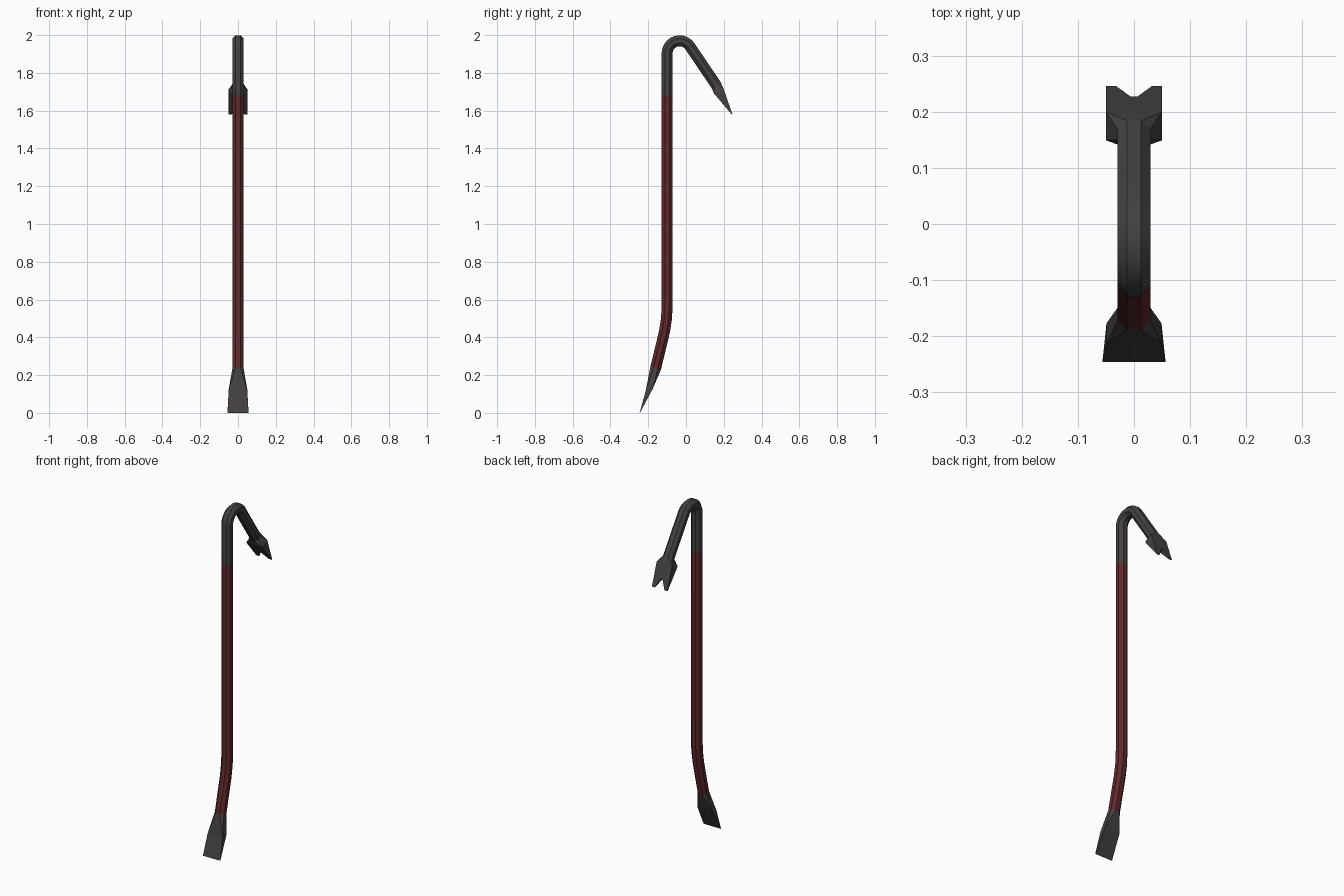
import bpy, bmesh, math
from mathutils import Vector

if "Cube" in bpy.data.objects:
    bpy.data.objects.remove(bpy.data.objects["Cube"])


def material(name, rgb):
    m = bpy.data.materials.new(name)
    m.diffuse_color = (*rgb, 1)
    m.use_nodes = True
    m.node_tree.nodes["Principled BSDF"].inputs["Base Color"].default_value = m.diffuse_color
    return m


RED = material("dark red paint", (0.115, 0.022, 0.026))
STEEL = material("dark steel", (0.058, 0.052, 0.052))


def ring(a, b, w, c=0.0):
    """Chamfered rectangle between outer point a and inner point b (y, z), half width w, chamfer c."""
    a, b = Vector(a), Vector(b)
    k = c / (b - a).length
    p, q = a.lerp(b, k), b.lerp(a, k)
    half = [(w - c, a), (w, p), (w, q), (w - c, b)]
    pts = half + [(-x, v) for x, v in reversed(half)]
    return [Vector((x, v.x, v.y)) for x, v in pts]


def loft(name, rings, mat, smooth=True):
    bm = bmesh.new()
    loops = [[bm.verts.new(p) for p in r] for r in rings]
    for r, s in zip(loops, loops[1:]):
        n = len(r)
        for i in range(n):
            bm.faces.new((r[i], r[(i + 1) % n], s[(i + 1) % n], s[i]))
    bm.faces.new(loops[0])
    bm.faces.new(loops[-1])
    bmesh.ops.remove_doubles(bm, verts=bm.verts, dist=0.0002)
    bmesh.ops.recalc_face_normals(bm, faces=bm.faces)
    me = bpy.data.meshes.new(name)
    bm.to_mesh(me)
    bm.free()
    me.materials.append(mat)
    ob = bpy.data.objects.new(name, me)
    bpy.context.collection.objects.link(ob)
    if smooth:
        bpy.ops.object.select_all(action='DESELECT')
        ob.select_set(True)
        bpy.context.view_layer.objects.active = ob
        bpy.ops.object.shade_smooth_by_angle(angle=math.radians(30))
    return ob


# Centre line of the octagonal bar (y, z), bottom to top and around the hook
R, CY, CZ, TURN = 0.066, -0.034, 1.904, 147
path = [(-0.161, 0.235), (-0.114, 0.43), (-0.103, 0.5), (-0.1, 0.57), (-0.1, 1.68)]
for i in range(11):
    t = math.radians(180 - TURN * i / 10)
    path.append((CY + R * math.cos(t), CZ + R * math.sin(t)))
path.append((0.16, 1.735))
path = [Vector(p) for p in path]

T = 0.029
bar = []
for i, p in enumerate(path):
    d = Vector((0, 0))
    if i:
        d += (p - path[i - 1]).normalized()
    if i < len(path) - 1:
        d += (path[i + 1] - p).normalized()
    d.normalize()
    n = Vector((-d.y, d.x))          # towards the outside of the hook
    bar.append(ring(p + n * T, p - n * T, 0.0295, 0.0172))

# Painted shaft and bare hook
loft("shaft", bar[:5], RED)
loft("hook", bar[4:], STEEL)

# Flat chisel end at the bottom
loft("chisel", [
    ring((-0.2455, 0.0), (-0.243, 0.002), 0.056),
    ring((-0.213, 0.118), (-0.177, 0.125), 0.049),
    bar[0]], STEEL, False)

# Flared claw with a V-shaped notch
claw = loft("claw", [
    bar[-1],
    ring((0.2, 1.712), (0.149, 1.69), 0.05),
    ring((0.2455, 1.582), (0.242, 1.58), 0.05)], STEEL, False)

d, n = Vector((0.316, -0.949)), Vector((0.949, 0.316))
tip = Vector((0.244, 1.581))
deep, mouth = tip - d * 0.056, tip + d * 0.02
cutter = loft("notch_cutter", [
    ring(deep + n * 0.1, deep - n * 0.1, 0.006),
    ring(mouth + n * 0.1, mouth - n * 0.1, 0.041)], STEEL, False)
cutter.hide_render = True
cutter.hide_viewport = True
cut = claw.modifiers.new("notch", 'BOOLEAN')
cut.operation = 'DIFFERENCE'
cut.solver = 'EXACT'
cut.object = cutter
